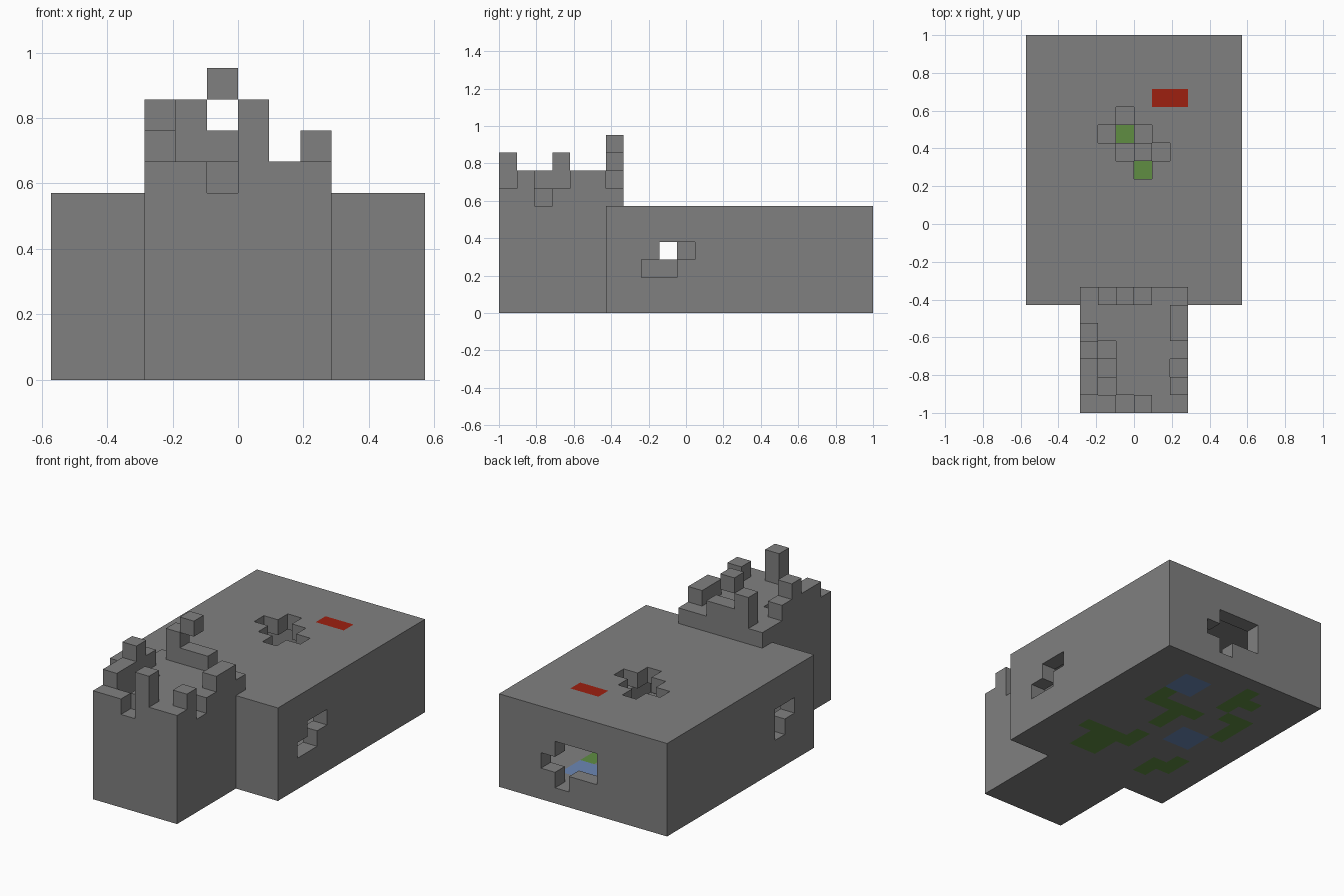
import bpy
import bmesh
from mathutils import Vector

UNIT = 2 / 21            # edge length of one block
ORIGIN = Vector((0, -10.5, 0))

cube = bpy.data.objects.get("Cube")
if cube:
    bpy.data.objects.remove(cube, do_unlink=True)


def make_material(name, colour):
    mat = bpy.data.materials.new(name)
    mat.use_nodes = True
    mat.diffuse_color = (*colour, 1)
    mat.node_tree.nodes["Principled BSDF"].inputs["Base Color"].default_value = (*colour, 1)
    return mat


MATERIALS = {
    "stone": make_material("stone grey", (0.216, 0.216, 0.216)),
    "grass": make_material("grass green", (0.115, 0.27, 0.055)),
    "water": make_material("water blue", (0.15, 0.245, 0.46)),
    "red": make_material("signal red", (0.34, 0.014, 0.005)),
}
SLOTS = list(MATERIALS)


def box(xs, ys, zs):
    """Set of block cells in the half-open ranges."""
    return {(x, y, z) for x in range(*xs) for y in range(*ys) for z in range(*zs)}


def build_blocks(name, cells, painted=None):
    """Skin a set of block cells, keeping only the exposed faces."""
    painted = painted or {}
    bm = bmesh.new()
    for cell in cells:
        centre = Vector(cell) + Vector((0.5, 0.5, 0.5))
        for axis in range(3):
            for sign in (-1, 1):
                near = list(cell)
                near[axis] += sign
                if tuple(near) in cells:
                    continue
                normal, side = Vector(), Vector()
                normal[axis] = sign / 2
                side[(axis + 1) % 3] = 0.5
                up = normal.cross(side) * 2
                corners = (-side - up, side - up, side + up, up - side)
                face = bm.faces.new([
                    bm.verts.new((centre + normal + c + ORIGIN) * UNIT) for c in corners])
                face.material_index = SLOTS.index(painted.get(cell, "stone"))
    bmesh.ops.remove_doubles(bm, verts=bm.verts, dist=UNIT / 100)
    mesh = bpy.data.meshes.new(name)
    bm.to_mesh(mesh)
    bm.free()
    for mat in MATERIALS.values():
        mesh.materials.append(mat)
    obj = bpy.data.objects.new(name, mesh)
    bpy.context.collection.objects.link(obj)
    return obj


# Hall: hollow shell with broken openings
hall = box((-6, 6), (6, 21), (0, 6)) - box((-5, 5), (7, 20), (1, 5))
roof_hole = {(-1, 16), (-2, 15), (-1, 15), (0, 15), (-1, 14), (0, 14), (1, 14), (0, 13)}
right_window = {(8, 2), (9, 2), (9, 3), (10, 3)}
left_window = {(9, 2), (9, 3), (8, 3)}
back_window = {(2, 2), (1, 1), (1, 2), (1, 3), (0, 2), (0, 3), (-1, 2), (-1, 3)}
hall -= {(x, y, 5) for x, y in roof_hole}
hall -= {(5, y, z) for y, z in right_window}
hall -= {(-6, y, z) for y, z in left_window}
hall -= {(x, 20, z) for x, z in back_window}

# Grass, pools and the roof mark
grass = {
    (2, 16), (2, 15), (1, 15), (0, 15), (-1, 15), (0, 14), (0, 13),
    (-2, 19), (-2, 18), (-3, 18), (-2, 17),
    (-3, 16), (-4, 16), (-4, 15), (-4, 14),
    (3, 10), (0, 10), (0, 11),
    (-3, 8), (-3, 9), (-4, 9), (-4, 10),
}
grass |= {(x, y) for x in (1, 2) for y in (8, 9, 10)}
paint = {(x, y, 0): "grass" for x, y in grass}
paint.update({c: "water" for c in box((1, 3), (17, 19), (0, 1)) | box((-3, -1), (12, 14), (0, 1))})
paint.update({c: "red" for c in box((1, 3), (17, 18), (5, 6))})
build_blocks("hall", hall, paint)

# Rubble fallen on the hall floor
rubble = {(x, y, 1) for x, y in roof_hole - {(-1, 15), (0, 13)}}
rubble |= {(0, 14, 2), (-1, 16, 2)}
build_blocks("fallen_rubble", rubble)
build_blocks("stone_bench", box((0, 1), (8, 10), (1, 3)))

# Tower: solid body with notched top
tower = box((-3, 3), (0, 6), (0, 7)) | box((-3, 3), (6, 7), (6, 7))
tower -= {(-1, 0, 6), (2, 2, 6)}
tower -= box((-2, -1), (1, 4), (6, 7)) | {(-2, 2, 5)}

# Broken battlements on the tower: (x, y) -> top level
tops = {
    (0, 0): 9, (2, 1): 8, (2, 4): 8, (2, 5): 8,
    (-2, 6): 9, (-1, 6): 8, (0, 6): 8,
    (-3, 1): 8, (-3, 2): 8, (-3, 3): 9, (-3, 4): 8,
}
for (x, y), top in tops.items():
    tower |= {(x, y, z) for z in range(7, top)}
build_blocks("tower", tower)
build_blocks("loose_top_block", {(-1, 6, 9)})
